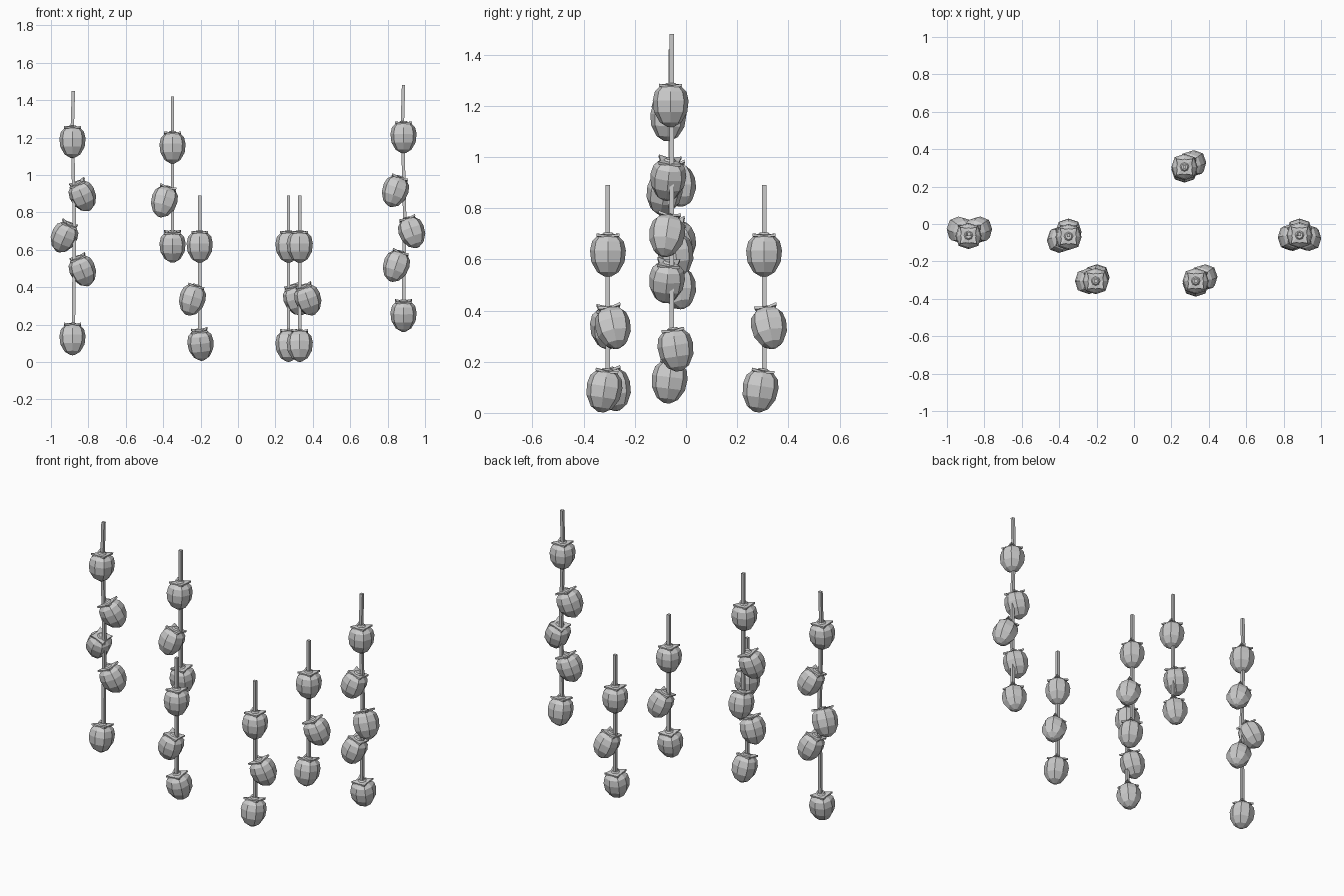
import bpy, bmesh, math
from mathutils import Vector, Matrix

cube = bpy.data.objects.get("Cube")
if cube:
    bpy.data.objects.remove(cube, do_unlink=True)

grey = bpy.data.materials.new("grey")
grey.use_nodes = True
grey.diffuse_color = (0.6, 0.6, 0.6, 1)
grey.node_tree.nodes["Principled BSDF"].inputs["Base Color"].default_value = (0.6, 0.6, 0.6, 1)


def loft(bm, rings):
    """Skin a list of closed rings and cap both ends."""
    loops = [[bm.verts.new(p) for p in ring] for ring in rings]
    for a, b in zip(loops, loops[1:]):
        for i in range(len(a)):
            j = (i + 1) % len(a)
            bm.faces.new((a[i], a[j], b[j], b[i]))
    bm.faces.new(loops[0][::-1])
    bm.faces.new(loops[-1])


def finish(bm, name):
    bmesh.ops.recalc_face_normals(bm, faces=bm.faces)
    mesh = bpy.data.meshes.new(name)
    bm.to_mesh(mesh)
    bm.free()
    mesh.materials.append(grey)
    return mesh


def ring(radius, z, sides=8, tip=1.0, lift=0.0):
    """Ring whose odd (diagonal) points are scaled by tip and raised by lift."""
    pts = []
    for i in range(sides):
        a = math.tau * i / sides
        r = radius * (tip if i % 2 else 1)
        pts.append((r * math.cos(a), r * math.sin(a), z + (lift if i % 2 else 0)))
    return pts


# Fruit body: faceted barrel, narrow at the bottom
bm = bmesh.new()
loft(bm, [ring(r, z, tip=1.06) for r, z in
          ((0.012, -0.088), (0.042, -0.07), (0.065, -0.03), (0.07, 0.015), (0.062, 0.05), (0.042, 0.07))])
fruit_mesh = finish(bm, "fruit")

# Calyx: four leaf tips on the diagonals around a raised crown
bm = bmesh.new()
loft(bm, [ring(0.036, 0.066, tip=1.75, lift=0.004), ring(0.036, 0.073, tip=1.75, lift=0.008),
          ring(0.024, 0.077), ring(0.017, 0.084)])
calyx_mesh = finish(bm, "calyx")


def add_fruit(name, centre, lean):
    up = Vector((lean[0], lean[1], 1)).normalized()
    turn = Vector((0, 0, 1)).rotation_difference(up).to_matrix().to_4x4()
    for part, mesh in (("fruit", fruit_mesh), ("calyx", calyx_mesh)):
        ob = bpy.data.objects.new(f"{name}_{part}", mesh)
        ob.matrix_world = Matrix.Translation(centre) @ turn
        bpy.context.collection.objects.link(ob)


def add_stem(name, path):
    bm = bmesh.new()
    h = 0.009
    loft(bm, [[(x + sx * h, y + sy * h, z) for sx, sy in ((-1, -1), (1, -1), (1, 1), (-1, 1))]
              for x, y, z in path])
    ob = bpy.data.objects.new(f"{name}_stem", finish(bm, f"{name}_stem"))
    bpy.context.collection.objects.link(ob)


# Each strand: foot x, y, stem top, then fruits as (dx, dy, z, lean x, lean y)
short = [(0, 0, 0.62, 0, 0), (0.045, 0.02, 0.335, -0.35, -0.2), (0, -0.015, 0.09, 0, 0.15)]
strands = {
    "far_right": (-0.88, -0.055, 1.45, [
        (-0.005, -0.01, 1.18, 0, 0.05), (0.05, 0.025, 0.89, -0.45, -0.25),
        (-0.05, 0.025, 0.67, 0.45, -0.25), (0.05, 0.025, 0.49, -0.4, -0.2),
        (-0.005, -0.01, 0.125, 0, 0.12)]),
    "right": (-0.35, -0.06, 1.42, [
        (0, -0.01, 1.15, 0, 0.05), (-0.045, -0.025, 0.86, 0.3, 0.2), (0, 0.02, 0.62, 0, -0.15)]),
    "front_right": (-0.205, -0.305, 0.89, [
        (0, 0, 0.62, 0, 0), (-0.04, 0, 0.335, 0.3, 0), (0.005, 0.02, 0.095, -0.1, -0.2)]),
    "back_left": (0.27, 0.305, 0.89, short),
    "front_left": (0.33, -0.305, 0.89, short),
    "far_left": (0.885, -0.055, 1.48, [
        (0, -0.005, 1.205, 0, 0), (-0.045, -0.015, 0.915, 0.35, 0.1),
        (0.045, -0.02, 0.695, -0.35, 0.15), (-0.04, -0.02, 0.515, 0.35, 0.1),
        (0, 0.015, 0.25, 0, -0.15)]),
}
for name, (x, y, top, fruits) in strands.items():
    for n, (dx, dy, z, lx, ly) in enumerate(fruits, 1):
        add_fruit(f"{name}_{n}", (x + dx, y + dy, z), (lx, ly))
    low, high = fruits[-1][2] + 0.05, fruits[0][2] + 0.07
    sway = 0.006 if abs(x) > 0.5 else 0.0
    add_stem(name, [(x, y, low), (x + sway, y, (low + high) / 2), (x - sway, y, high), (x, y, top)])
